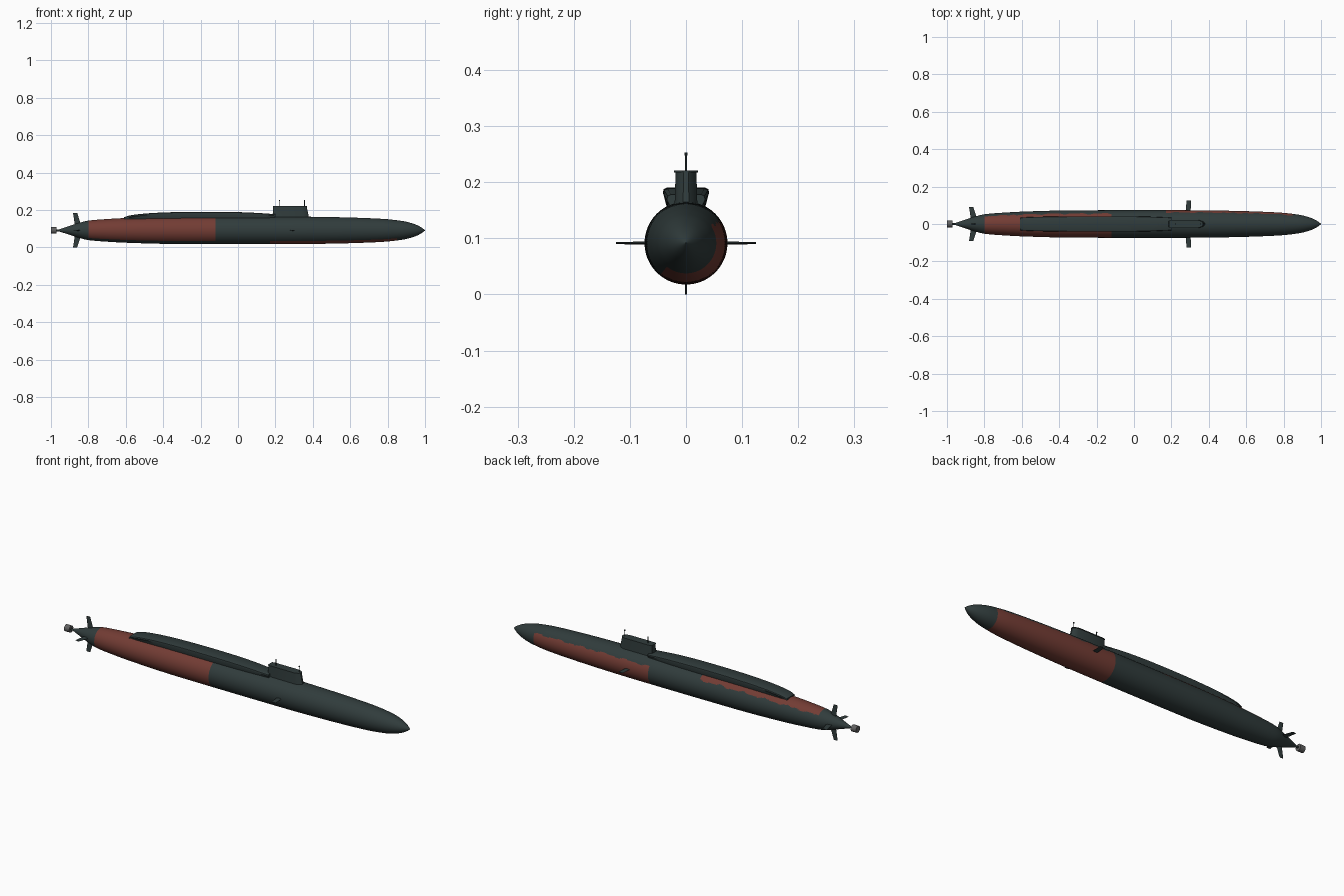
import bpy, bmesh, math

if "Cube" in bpy.data.objects:
    bpy.data.objects.remove(bpy.data.objects["Cube"])

ZC = 0.0915  # hull axis height


def material(name, rgb):
    m = bpy.data.materials.new(name)
    m.diffuse_color = (*rgb, 1)
    m.use_nodes = True
    m.node_tree.nodes["Principled BSDF"].inputs["Base Color"].default_value = m.diffuse_color
    return m


DARK = material("dark_green_grey", (0.030, 0.045, 0.045))
RED = material("dull_red", (0.17, 0.045, 0.034))
GREY = material("mid_grey", (0.12, 0.12, 0.12))


def finish(name, bm, mats, angle=35):
    bmesh.ops.recalc_face_normals(bm, faces=bm.faces)
    me = bpy.data.meshes.new(name)
    bm.to_mesh(me)
    bm.free()
    for m in mats:
        me.materials.append(m)
    ob = bpy.data.objects.new(name, me)
    bpy.context.collection.objects.link(ob)
    bpy.ops.object.select_all(action='DESELECT')
    ob.select_set(True)
    bpy.context.view_layer.objects.active = ob
    bpy.ops.object.shade_smooth_by_angle(angle=math.radians(angle))
    return ob


def interp(table, x):
    # smooth interpolation through rows of (x, a, b, ...)
    n = len(table)
    i = max(k for k in range(n - 1) if table[k][0] <= x + 1e-9)
    p, q = table[i], table[i + 1]
    h = q[0] - p[0]
    t = (x - p[0]) / h

    def slope(k, c):
        a, b = table[max(k - 1, 0)], table[min(k + 1, n - 1)]
        return (b[c] - a[c]) / (b[0] - a[0])
    out = []
    for c in range(1, len(p)):
        out.append((2*t**3 - 3*t*t + 1) * p[c] + (t**3 - 2*t*t + t) * h * slope(i, c)
                   + (3*t*t - 2*t**3) * q[c] + (t**3 - t*t) * h * slope(i + 1, c))
    return out


def loft(bm, rings):
    rows = [[bm.verts.new(p) for p in r] for r in rings]
    n = len(rows[0])
    for a, b in zip(rows, rows[1:]):
        for j in range(n):
            bm.faces.new((a[j], a[(j + 1) % n], b[(j + 1) % n], b[j]))
    bm.faces.new(rows[0])
    bm.faces.new(rows[-1])


# hull: body of revolution along x
PROFILE = [(-0.955, 0.006), (-0.90, 0.024), (-0.85, 0.040), (-0.80, 0.052), (-0.70, 0.0605),
           (-0.60, 0.066), (-0.40, 0.072), (-0.20, 0.0735), (0.30, 0.0735), (0.50, 0.071),
           (0.65, 0.067), (0.78, 0.061), (0.85, 0.054), (0.90, 0.046), (0.95, 0.031),
           (0.98, 0.016), (1.0, 0.001)]
N = 120
xs = [-0.955] + [k / 100 for k in range(-95, 100)] + [0.995, 1.0]
rings = []
for x in xs:
    r = interp(PROFILE, x)[0]
    rings.append([(x, r * math.cos(2 * math.pi * j / N), ZC + r * math.sin(2 * math.pi * j / N))
                  for j in range(N)])
bm = bmesh.new()
loft(bm, rings)
# red areas: stern on the front side, bow on the back side, with ragged upper edges
for f in bm.faces:
    c = f.calc_center_median()
    ang = math.degrees(math.atan2(c.z - ZC, c.y))
    edge = 37 + 2.5 * math.sin(c.x * 47) + 2 * math.sin(c.x * 101 + 1)
    if -0.80 < c.x < -0.12 and (ang > edge + 3 or ang < -128):
        f.material_index = 1
    elif 0.17 < c.x < 0.85 and -130 < ang < edge - 4:
        f.material_index = 1
finish("hull", bm, [DARK, RED])

# raised deck casing behind the sail: (x, half width, top z)
CASING = [(-0.61, 0.033, 0.161), (-0.58, 0.036, 0.171), (-0.50, 0.0385, 0.181), (-0.40, 0.040, 0.187),
          (-0.25, 0.041, 0.1905), (-0.05, 0.041, 0.190), (0.08, 0.039, 0.186), (0.20, 0.034, 0.178)]
rings = []
for k in range(41):
    x = -0.61 + 0.81 * k / 40
    w, t = interp(CASING, x)
    half = [(w * 0.78, 0.142), (w * 0.84, 0.158 if t > 0.17 else t - 0.008), (w, t - 0.009),
            (w * 0.96, t - 0.003), (w * 0.8, t)]
    pts = half + [(-y, z) for y, z in reversed(half)]
    rings.append([(x, y, z) for y, z in pts])
bm = bmesh.new()
loft(bm, rings)
finish("deck_casing", bm, [DARK])

# sail with slightly raked leading edge
PLAN = [(0.0, -0.8), (0.06, -1), (0.85, -1), (0.95, -0.7), (1.0, -0.25)]
PLAN = PLAN + [(u, -v) for u, v in reversed(PLAN)]


def plan_ring(x0, x1, w, z):
    return [(x0 + (x1 - x0) * u, w * v, z) for u, v in PLAN]


bm = bmesh.new()
loft(bm, [plan_ring(0.183, 0.38, 0.021, 0.150), plan_ring(0.185, 0.378, 0.020, 0.168),
          plan_ring(0.188, 0.367, 0.0185, 0.219)])
finish("sail", bm, [DARK])
bm = bmesh.new()
loft(bm, [plan_ring(0.186, 0.369, 0.0215, 0.2175), plan_ring(0.186, 0.369, 0.0215, 0.2205)])
finish("sail_cap", bm, [DARK])


def cylinder(name, p, r, depth, mat, axis='Z', n=16):
    rot = (0, math.pi / 2, 0) if axis == 'X' else (0, 0, 0)
    bpy.ops.mesh.primitive_cylinder_add(vertices=n, radius=r, depth=depth, location=p, rotation=rot)
    ob = bpy.context.object
    ob.name = name
    ob.data.materials.append(mat)
    bpy.ops.object.shade_smooth_by_angle(angle=math.radians(40))


# masts
for name, x in (("rear_mast", 0.221), ("front_mast", 0.356)):
    cylinder(name, (x, 0, 0.233), 0.0018, 0.034, DARK, n=8)
    cylinder(name + "_head", (x, 0, 0.250), 0.003, 0.005, DARK, n=8)


# fins: tapered plates pointing outwards from the axis, turned around x
def fin(name, ang, r0, r1, root, tip, thick):
    ca, sa = math.cos(ang), math.sin(ang)

    def section(r, x0, x1, t):
        m = x0 + 0.65 * (x1 - x0)
        pts = [(x0, 0.15 * t), (m, t), (x1, 0.15 * t), (x1, -0.15 * t), (m, -t), (x0, -0.15 * t)]
        return [(x, r * ca - s * sa, ZC + r * sa + s * ca) for x, s in pts]
    b = bmesh.new()
    loft(b, [section(r0, *root, thick), section(r1, *tip, thick * 0.6)])
    finish(name, b, [DARK], 20)


for i, nm in enumerate(("back", "top", "front", "bottom")):
    fin("stern_fin_" + nm, i * math.pi / 2, 0.02, 0.0915 + (0.002 if i == 1 else 0),
        (-0.871, -0.836), (-0.882, -0.860), 0.003)
for nm, a in (("back", 0), ("front", math.pi)):
    fin("bow_plane_" + nm, a, 0.06, 0.125, (0.276, 0.302), (0.281, 0.306), 0.003)

# propeller shaft and shrouded propulsor
cylinder("propeller_shaft", (-0.962, 0, ZC), 0.005, 0.03, DARK, 'X')
cylinder("propulsor", (-0.985, 0, ZC), 0.0175, 0.03, GREY, 'X', 24)
